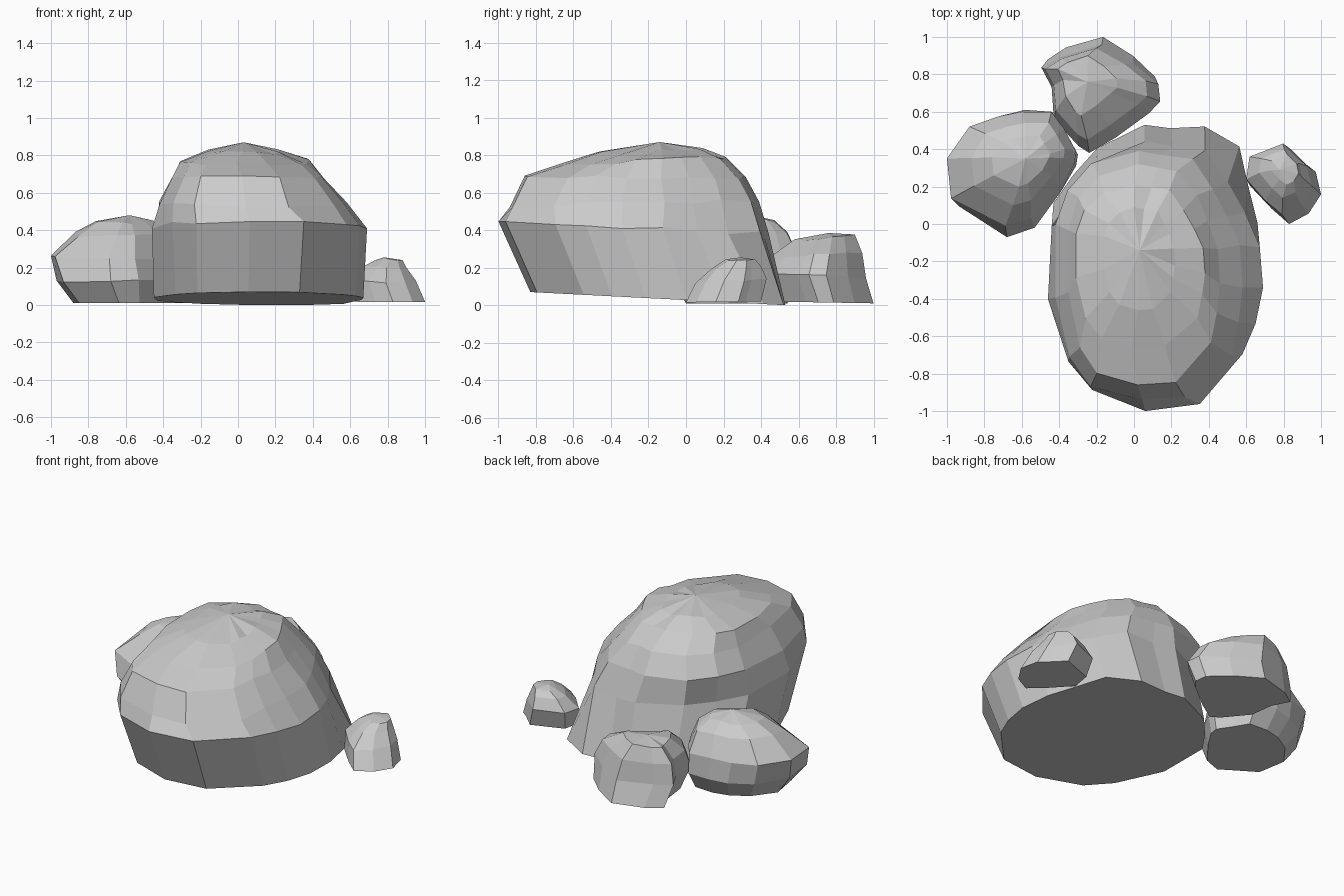
import bpy
import math
import random

random.seed(4)


def clamp(a):
    return max(-1.0, min(1.0, a))


def rock(name, outline, levels, peak, rough, box):
    """Faceted boulder: one outline refitted to (z front, z back, x0, x1, y0, y1) per level.
    `box` squares (+) or cuts (-) the upper corners: front left, front right, back left, back right."""
    xs, ys = [p[0] for p in outline], [p[1] for p in outline]
    n = len(outline)
    verts, faces = [], []
    for i, (zf, zb, x0, x1, y0, y1) in enumerate(levels):
        for x, y in outline:
            c = 2 * (x - min(xs)) / (max(xs) - min(xs)) - 1
            d = 2 * (y - min(ys)) / (max(ys) - min(ys)) - 1
            b = box[(c > 0) + 2 * (d > 0)]
            if i > 1 or (i == 1 and b < 0):
                m = (math.hypot(c, d) / max(abs(c), abs(d))) ** b
                c, d = clamp(c * m), clamp(d * m)
            r = rough if i > 0 else 0
            verts.append(((x0 + x1 + c * (x1 - x0)) / 2 + random.uniform(-r, r) * (abs(c) < 0.8),
                          (y0 + y1 + d * (y1 - y0)) / 2 + random.uniform(-r, r) * (abs(d) < 0.8),
                          (zf + zb + d * (zb - zf)) / 2 + random.uniform(-r, r)))
    for i in range(len(levels) - 1):
        for j in range(n):
            k = (j + 1) % n
            faces.append((i * n + j, i * n + k, (i + 1) * n + k, (i + 1) * n + j))
    # flat underside and peaked cap
    faces.append(tuple(reversed(range(n))))
    last = (len(levels) - 1) * n
    verts.append(peak)
    faces += [(last + j, last + (j + 1) % n, len(verts) - 1) for j in range(n)]
    mesh = bpy.data.meshes.new(name)
    mesh.from_pydata(verts, [], faces)
    mesh.update()
    ob = bpy.data.objects.new(name, mesh)
    bpy.context.collection.objects.link(ob)
    return ob


# Outlines run counter-clockwise seen from above
large = [(0.06, -0.99), (0.34, -0.95), (0.58, -0.67), (0.65, -0.5), (0.69, -0.3),
         (0.68, -0.05), (0.63, 0.17), (0.58, 0.41), (0.39, 0.53), (0.2, 0.52),
         (0.06, 0.54), (-0.2, 0.4), (-0.33, 0.24), (-0.44, 0.07), (-0.46, -0.35),
         (-0.34, -0.7), (-0.22, -0.87)]
rock("large_boulder", large, [
    (0.07, 0.0, -0.45, 0.67, -0.83, 0.53),
    (0.45, 0.38, -0.46, 0.69, -1.0, 0.44),
    (0.53, 0.56, -0.42, 0.58, -0.94, 0.39),
    (0.69, 0.68, -0.35, 0.46, -0.86, 0.32),
    (0.75, 0.79, -0.31, 0.38, -0.66, 0.21),
    (0.81, 0.83, -0.16, 0.22, -0.46, 0.09)], (0.03, -0.14, 0.87), 0.012,
    (0.3, 0.4, 0.5, -0.5))

left = [(-0.69, -0.07), (-0.55, -0.02), (-0.4, 0.17), (-0.31, 0.31), (-0.3, 0.38),
        (-0.38, 0.5), (-0.44, 0.6), (-0.6, 0.61), (-0.73, 0.58), (-0.87, 0.5),
        (-1.0, 0.33), (-0.96, 0.1)]
rock("left_boulder", left, [
    (0.01, 0.01, -0.88, -0.33, 0.0, 0.54),
    (0.13, 0.12, -0.97, -0.30, -0.07, 0.61),
    (0.25, 0.26, -1.0, -0.31, -0.01, 0.60),
    (0.37, 0.39, -0.87, -0.37, 0.10, 0.54),
    (0.44, 0.45, -0.76, -0.45, 0.20, 0.47)], (-0.58, 0.35, 0.48), 0.009,
    (0.4, 0.5, 0.2, 0.2))

back = [(-0.24, 0.38), (-0.1, 0.47), (0.08, 0.61), (0.14, 0.68), (0.13, 0.77),
        (0.0, 0.89), (-0.18, 1.0), (-0.4, 0.94), (-0.51, 0.87), (-0.45, 0.75),
        (-0.43, 0.58), (-0.3, 0.42)]
rock("back_boulder", back, [
    (0.02, 0.01, -0.46, 0.12, 0.43, 1.0),
    (0.16, 0.15, -0.50, 0.14, 0.38, 0.96),
    (0.26, 0.28, -0.48, 0.07, 0.45, 0.94),
    (0.35, 0.37, -0.41, -0.09, 0.58, 0.90)], (-0.25, 0.76, 0.385), 0.008,
    (0.1, 0.0, -0.1, 0.1))

small = [(0.82, 0.0), (0.93, 0.06), (1.0, 0.17), (0.97, 0.3), (0.92, 0.34),
         (0.83, 0.43), (0.62, 0.35), (0.60, 0.22), (0.72, 0.09)]
rock("small_boulder", small, [
    (0.015, 0.02, 0.62, 1.0, 0.0, 0.40),
    (0.12, 0.14, 0.60, 0.95, 0.05, 0.43),
    (0.20, 0.21, 0.67, 0.90, 0.14, 0.40),
    (0.24, 0.245, 0.73, 0.88, 0.21, 0.37)], (0.78, 0.29, 0.255), 0.005,
    (0.1, 0.1, 0.1, 0.1))
